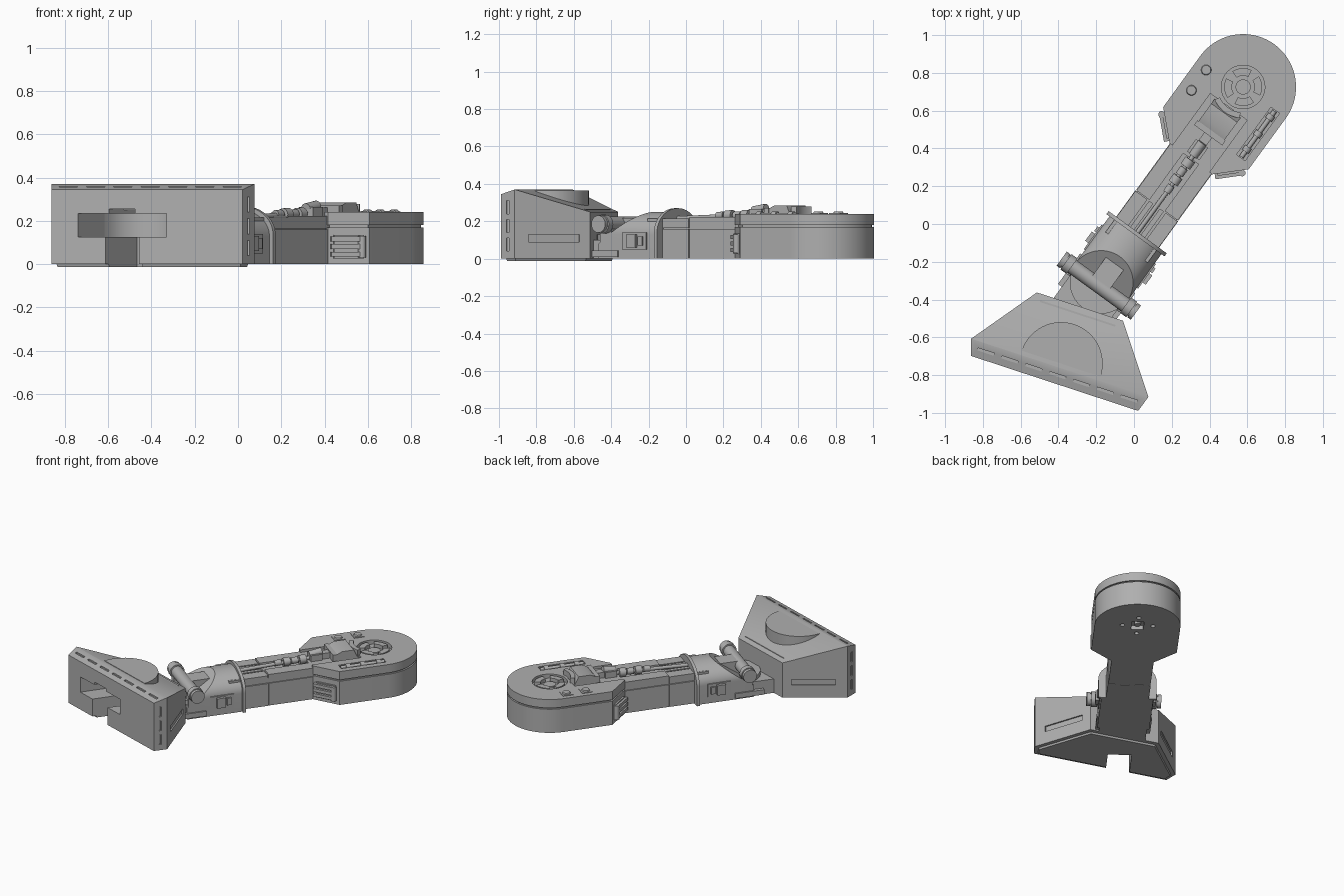
import bpy, bmesh, math
from mathutils import Vector, Matrix

if "Cube" in bpy.data.objects:
    bpy.data.objects.remove(bpy.data.objects["Cube"])

grey = bpy.data.materials.new("plain_grey")
grey.use_nodes = True
grey.diffuse_color = (0.43, 0.43, 0.43, 1)
grey.node_tree.nodes["Principled BSDF"].inputs["Base Color"].default_value = grey.diffuse_color

# Two working frames: x forward, y left. The foot is twisted against the arm.
ARM = Matrix.Translation((-0.157, -0.286, 0)) @ Matrix.Rotation(math.radians(54), 4, "Z")
FOOT = Matrix.Translation((-0.42, -0.844, 0)) @ Matrix.Rotation(math.radians(71.8), 4, "Z")


def add_box(bm, x0, x1, y0, y1, z0, z1):
    m = Matrix.Translation(((x0 + x1) / 2, (y0 + y1) / 2, (z0 + z1) / 2))
    m = m @ Matrix.Diagonal((x1 - x0, y1 - y0, z1 - z0, 1))
    bmesh.ops.create_cube(bm, size=1, matrix=m)


def add_cyl(bm, p, q, r, n=32, r2=None):
    p, q = Vector(p), Vector(q)
    m = Matrix.Translation((p + q) / 2) @ (q - p).to_track_quat("Z", "Y").to_matrix().to_4x4()
    bmesh.ops.create_cone(bm, cap_ends=True, segments=n, radius1=r,
                          radius2=r if r2 is None else r2, depth=(q - p).length, matrix=m)


def add_prism(bm, pts, vec):
    face = bm.faces.new([bm.verts.new(p) for p in pts])
    ext = bmesh.ops.extrude_face_region(bm, geom=[face])
    verts = [g for g in ext["geom"] if isinstance(g, bmesh.types.BMVert)]
    bmesh.ops.translate(bm, verts=verts, vec=vec)


def add_bar(bm, p, q, w, h):
    """A rectangular strip from p to q, half sunk into the surface."""
    p, q = Vector(p), Vector(q)
    m = Matrix.Translation((p + q) / 2) @ (q - p).to_track_quat("X", "Z").to_matrix().to_4x4()
    bmesh.ops.create_cube(bm, size=1, matrix=m @ Matrix.Diagonal(((q - p).length, w, h, 1)))


def slice_off(bm, co, no):
    geom = bm.verts[:] + bm.edges[:] + bm.faces[:]
    res = bmesh.ops.bisect_plane(bm, geom=geom, plane_co=co, plane_no=no, clear_outer=True)
    edges = [g for g in res["geom_cut"] if isinstance(g, bmesh.types.BMEdge)]
    bmesh.ops.contextual_create(bm, geom=edges)


def finish(name, bm, frame):
    bmesh.ops.recalc_face_normals(bm, faces=bm.faces)
    me = bpy.data.meshes.new(name)
    bm.transform(frame)
    bm.to_mesh(me)
    bm.free()
    me.materials.append(grey)
    me.shade_smooth()
    me.set_sharp_from_angle(angle=math.radians(30))
    ob = bpy.data.objects.new(name, me)
    bpy.context.collection.objects.link(ob)
    return ob


def part(name, frame, *adds):
    """Each add is (function, arguments...)."""
    bm = bmesh.new()
    for fn, *args in adds:
        fn(bm, *args)
    return finish(name, bm, frame)


def carve(ob, frame, *adds):
    tool = part("cutter", frame, *adds)
    mod = ob.modifiers.new("cut", "BOOLEAN")
    mod.operation, mod.solver, mod.object = "DIFFERENCE", "EXACT", tool
    bpy.context.view_layer.update()
    me = bpy.data.meshes.new_from_object(ob.evaluated_get(bpy.context.evaluated_depsgraph_get()))
    ob.modifiers.clear()
    ob.data = me
    me.set_sharp_from_angle(angle=math.radians(30))
    bpy.data.objects.remove(tool)


def arc(cx, cy, r, a0, a1, n=32):
    return [(cx + r * math.cos(math.radians(a0 + (a1 - a0) * i / n)),
             cy + r * math.sin(math.radians(a0 + (a1 - a0) * i / n))) for i in range(n + 1)]


# Foot: flared wedge with sloping top
def slope(f):
    return 0.37 - (f - 0.087) * 0.352


bm = bmesh.new()
half = [(0, 0.465), (0.087, 0.494), (0.428, 0.24)]
add_prism(bm, [(x, y, 0) for x, y in half] + [(x, -y, 0) for x, y in reversed(half)], (0, 0, 0.5))
slice_off(bm, (0.087, 0, 0.37), (-0.29, 0, 1))
slice_off(bm, (0.087, 0, 0.37), (0.352, 0, 1))
bm.normal_update()
top = [f for f in bm.faces if f.normal.z > 0.5 and f.calc_center_median().x > 0.1]
bmesh.ops.inset_region(bm, faces=top, thickness=0.03)
bmesh.ops.inset_region(bm, faces=top, thickness=0.005, depth=-0.012)
foot = finish("foot", bm, FOOT)

# Foot openings: T-shaped pocket along the arm axis, dashes and side slots
carve(foot, ARM, (add_box, -1.2, -0.5, -0.205, 0.205, 0.125, 0.235))
carve(foot, ARM, (add_cyl, (-0.5, 0, 0.126), (-0.5, 0, 0.234), 0.204))
carve(foot, ARM, (add_box, -1.2, -0.42, -0.078, 0.078, -0.1, 0.15))
carve(foot, ARM, (add_box, -1.2, -0.42, -0.06, 0.06, 0.2, 0.255))
dashes = [(add_bar, (0.045, -0.4 + 0.133 * i - 0.045, 0.36), (0.045, -0.4 + 0.133 * i + 0.045, 0.36), 0.014, 0.02)
          for i in range(7)]
for s in (-1, 1):
    dashes += [(add_box, 0.035, 0.05, s * 0.47, s * 0.5, z, z + 0.07) for z in (0.04, 0.14, 0.24)]
    dashes.append((add_bar, (0.15, s * 0.447, 0.11), (0.38, s * 0.276, 0.11), 0.02, 0.04))
carve(foot, FOOT, *dashes)

# Foot top: half-round housing, side panels and rear strip
part("foot_housing", FOOT,
     (add_prism, [(x, y, 0.25) for x, y in arc(0.11, 0, 0.22, -90, 90)], (0, 0, 0.115)))
trim = [(add_bar, (0.385, -0.21, slope(0.385) - 0.01), (0.385, 0.21, slope(0.385) - 0.01), 0.02, 0.02)]
for s in (-1, 1):
    add = [(f, s * w, slope(f) - 0.018) for f, w in ((0.14, 0.4), (0.14, 0.27), (0.24, 0.25), (0.24, 0.335))]
    trim.append((add_prism, add, (0, 0, 0.014)))
part("foot_top_panels", FOOT, *trim)

# Ankle and pivot disc
part("ankle", ARM, (add_box, -0.27, 0.12, -0.155, 0.155, 0, 0.1),
     (add_cyl, (-0.03, 0, 0), (-0.03, 0, 0.13), 0.165, 48))

# Collar: arched shell sliced by a slanted plane, with a flange
def arch(x, a, base, b):
    return [(x, -a, 0)] + [(x, a * c, base + b * d) for c, d in arc(0, 0, 1, 180, 0)] + [(x, a, 0)]


bm = bmesh.new()
add_prism(bm, arch(-0.1, 0.17, 0.13, 0.12), (0.39, 0, 0))
slice_off(bm, (0.14, 0, 0.25), (-0.14, 0, 0.2))
finish("collar", bm, ARM)
part("collar_flange", ARM, (add_prism, arch(0.28, 0.19, 0.14, 0.13), (0.02, 0, 0)))

# Crossbar with end caps and its stub
bars = [(add_cyl, (-0.05, -0.22, 0.185), (-0.05, 0.22, 0.185), 0.04)]
for s in (-1, 1):
    bars += [(add_cyl, (-0.05, s * 0.175, 0.185), (-0.05, s * 0.215, 0.185), 0.05),
             (add_cyl, (-0.05, s * 0.22, 0.185), (-0.05, s * 0.243, 0.185), 0.046),
             (add_box, -0.09, -0.02, s * 0.12, s * 0.17, 0.05, 0.17)]
part("crossbar", ARM, *bars)
part("crossbar_stub", ARM, (add_box, -0.05, 0.11, -0.058, 0.058, 0.1, 0.218))

# Side fittings on collar and ankle
for s, side in ((1, "left"), (-1, "right")):
    part(side + "_collar_fitting", ARM,
         (add_box, 0.06, 0.22, s * 0.16, s * 0.178, 0.05, 0.14),
         (add_box, 0.1, 0.16, s * 0.16, s * 0.198, 0.06, 0.13),
         (add_box, 0.17, 0.2, s * 0.16, s * 0.19, 0.07, 0.12),
         (add_box, -0.17, 0.03, s * 0.15, s * 0.18, 0.01, 0.045))

# Arm: lower beam in two lengths, side rails and channel floor
part("arm_beam", ARM, (add_box, 0.2, 0.472, -0.14, 0.14, 0, 0.16),
     (add_box, 0.476, 0.85, -0.138, 0.138, 0, 0.16),
     (add_box, 0.2, 0.85, -0.13, 0.13, 0.15, 0.195))
rails = []
for s in (-1, 1):
    rails += [(add_box, 0.2, 0.47, s * 0.06, s * 0.138, 0.165, 0.215),
              (add_box, 0.475, 1.0, s * 0.05, s * 0.135, 0.165, 0.222),
              (add_box, 0.29, 0.47, s * 0.022, s * 0.048, 0.19, 0.215)]
part("arm_rails", ARM, *rails)

# Cable with beads along the channel
beads = [(add_cyl, (0.29, 0, 0.215), (0.84, 0, 0.235), 0.012, 16)]
beads += [(add_cyl, (x, 0, 0.23), (x + 0.045, 0, 0.232), r, 20)
          for x, r in ((0.56, 0.02), (0.62, 0.028), (0.675, 0.022), (0.73, 0.03))]
part("arm_cable", ARM, *beads)
part("cable_coupling", ARM, (add_box, 0.8, 0.88, -0.04, 0.04, 0.2, 0.265),
     (add_cyl, (0.8, 0, 0.255), (0.885, 0, 0.268), 0.026, 20),
     (add_box, 0.88, 0.96, -0.025, 0.025, 0.2, 0.262))

# Head: rounded body, seam and cap
def head_outline(off, z):
    r = 0.28 - off
    pts = [(0.78 + off, -0.14 + off), (0.915 + off / 2, -r)]
    pts += arc(1.25, 0, r, -90, 90, 48) + [(0.915 + off / 2, r), (0.78 + off, 0.14 - off)]
    return [(x, y, z) for x, y in pts]


body = part("head_body", ARM, (add_prism, head_outline(0, 0), (0, 0, 0.17)))
part("head_seam", ARM, (add_prism, head_outline(0.012, 0.165), (0, 0, 0.02)))
cap = part("head_cap", ARM, (add_prism, head_outline(0, 0.18), (0, 0, 0.06)))
sockets = [(add_box, 1.2, 1.3, -0.04, 0.04, -0.02, 0.03)]
sockets += [(add_cyl, (1.25 + x, y, -0.02), (1.25 + x, y, 0.02), 0.015, 16)
            for x, y in ((0.1, 0), (-0.1, 0), (0, 0.1), (0, -0.1))]
carve(body, ARM, *sockets)
part("underside_plug", ARM, (add_cyl, (1.25, 0, 0.005), (1.25, 0, 0.04), 0.022, 16))
carve(cap, ARM, (add_cyl, (1.25, 0, 0.21), (1.25, 0, 0.3), 0.115, 48),
      (add_box, 0.94, 1.25, -0.238, -0.182, 0.215, 0.3))
carve(cap, ARM, (add_box, 0.7, 1.12, -0.12, 0.12, 0.222, 0.3))

# Dial: hub and four curved segments in the round recess
dial = [(add_cyl, (1.25, 0, 0.2), (1.25, 0, 0.222), 0.04)]
for k in range(4):
    a = 90 * k + 9
    ring = arc(1.25, 0, 0.1, a, a + 62, 10) + arc(1.25, 0, 0.06, a + 62, a, 10)
    dial.append((add_prism, [(x, y, 0.2) for x, y in ring], (0, 0, 0.036)))
part("dial", ARM, *dial)

# Raised latch block between arm and dial
def ramp(y):
    return [(x, y, z) for x, z in ((0.93, 0.2), (0.95, 0.262), (1.0, 0.285), (1.08, 0.285), (1.12, 0.2))]


part("latch_block", ARM, (add_prism, ramp(-0.085), (0, 0.17, 0)),
     (add_box, 0.935, 0.965, -0.092, 0.092, 0.2, 0.272))
lip = arc(1.25, 0, 0.165, 150, 210, 16) + arc(1.25, 0, 0.135, 210, 150, 16)
part("latch_lip", ARM, (add_prism, [(x, y, 0.2) for x, y in lip], (0, 0, 0.078)))

# Two square buttons with round centres
for i, x in enumerate((1.075, 1.208)):
    part(f"button_{i + 1}", ARM, (add_box, x - 0.036, x + 0.036, 0.175, 0.247, 0.23, 0.244),
         (add_cyl, (x, 0.211, 0.24), (x, 0.211, 0.252), 0.029, 24, 0.024))

# Rod lying in the side slot
part("side_rod", ARM, (add_cyl, (0.945, -0.21, 0.232), (1.245, -0.21, 0.232), 0.013, 16),
     *[(add_cyl, (x, -0.21, 0.232), (x + 0.03, -0.21, 0.232), 0.021, 16) for x in (0.98, 1.08, 1.19)])

# Clips on both tapered head faces
for s, side in ((1, "left"), (-1, "right")):
    frame = ARM @ Matrix.Translation((0.848, s * 0.21, 0)) @ Matrix.Rotation(s * math.radians(46), 4, "Z")
    clip = [(add_box, -0.07, 0.07, s * -0.02, s * 0.012, 0.025, 0.135)]
    clip += [(add_box, -0.085, 0.06, s * -0.02, s * 0.028, z, z + 0.022) for z in (0.035, 0.07, 0.105)]
    clip.append((add_cyl, (0.06, s * 0.015, 0.03), (0.06, s * 0.015, 0.13), 0.018, 16))
    part(side + "_head_clip", frame, *clip)
